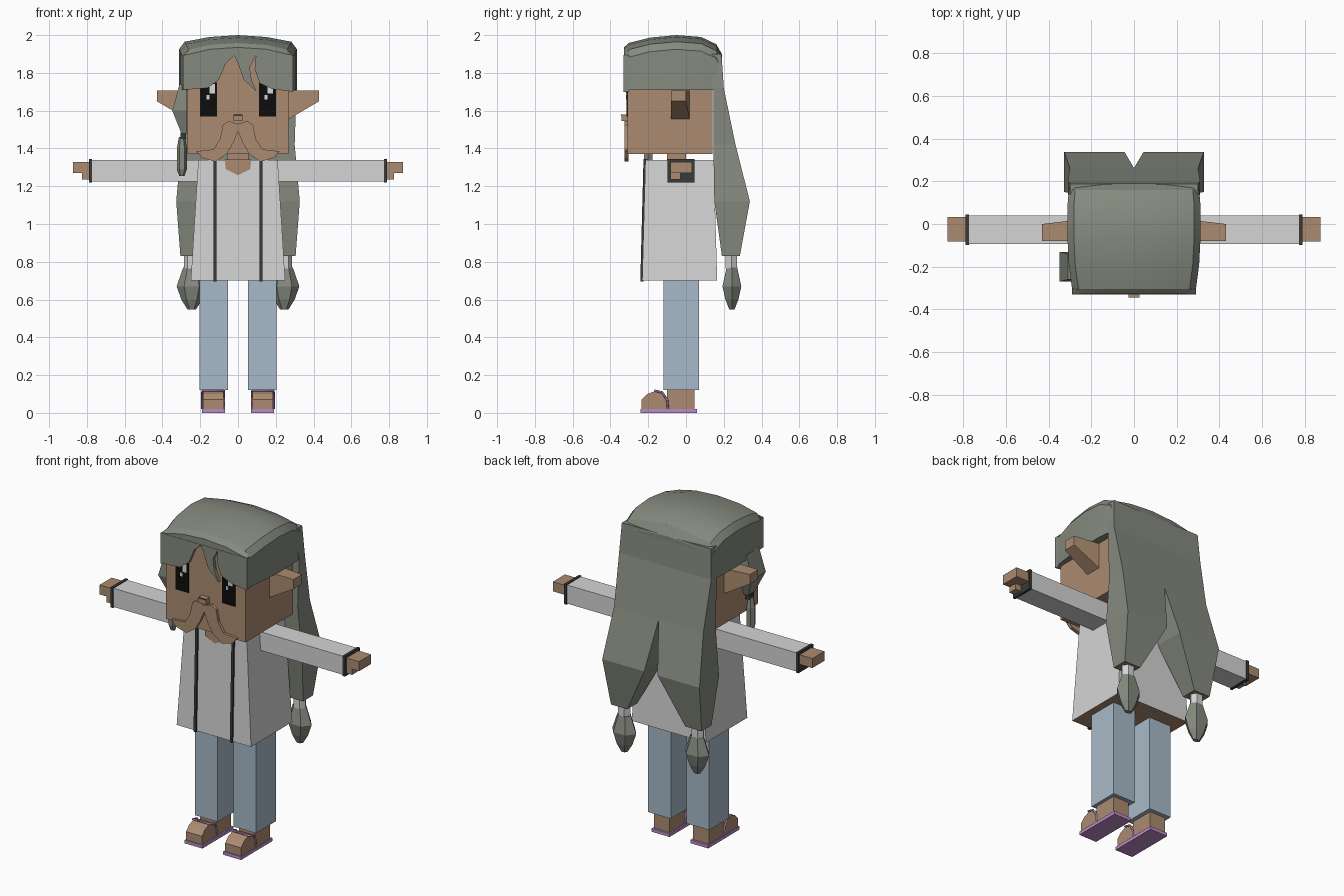
import bpy, bmesh, math
from mathutils import Vector

cube = bpy.data.objects.get("Cube")
if cube:
    bpy.data.objects.remove(cube, do_unlink=True)


def material(name, r, g, b):
    m = bpy.data.materials.new(name)
    m.use_nodes = True
    m.diffuse_color = (r, g, b, 1)
    bsdf = next(n for n in m.node_tree.nodes if n.type == 'BSDF_PRINCIPLED')
    bsdf.inputs["Base Color"].default_value = (r, g, b, 1)
    bsdf.inputs["Roughness"].default_value = 0.9
    return m


skin = material("skin", .41, .26, .16)
hair = material("grey_hair", .235, .255, .21)
cloth = material("white_cloth", .66, .66, .66)
trim = material("dark_trim", .04, .043, .043)
denim = material("pale_denim", .39, .49, .58)
purple = material("purple_sandal", .50, .26, .58)
black = material("eye_black", .004, .004, .004)
shine = material("eye_shine", .7, .7, .7)


def loft(name, rings, *mats):
    """Join rings of points into a closed solid."""
    bm = bmesh.new()
    loops = [[bm.verts.new(p) for p in ring] for ring in rings]
    n = len(loops[0])
    for a, b in zip(loops, loops[1:]):
        for i in range(n):
            j = (i + 1) % n
            bm.faces.new((a[i], a[j], b[j], b[i]))
    bm.faces.new(loops[0])
    bm.faces.new(loops[-1])
    bmesh.ops.recalc_face_normals(bm, faces=bm.faces)
    mesh = bpy.data.meshes.new(name)
    bm.to_mesh(mesh)
    bm.free()
    for m in mats:
        mesh.materials.append(m)
    ob = bpy.data.objects.new(name, mesh)
    bpy.context.collection.objects.link(ob)
    return ob


def rect(x0, x1, y0, y1, z):
    return [(x0, y0, z), (x1, y0, z), (x1, y1, z), (x0, y1, z)]


def box(name, x0, x1, y0, y1, z0, z1, mat):
    return loft(name, [rect(x0, x1, y0, y1, z0), rect(x0, x1, y0, y1, z1)], mat)


def plate(name, outline, y0, y1, mat):
    """Extrude a front outline along y."""
    return loft(name, [[(x, y, z) for x, z in outline] for y in (y0, y1)], mat)


def ring(x, y, z, rx, ry, n=6):
    return [(x + rx * math.cos(i * math.tau / n), y + ry * math.sin(i * math.tau / n), z)
            for i in range(n)]


# Head, neck and nose
box("head", -.268, .268, -.31, .14, 1.37, 1.9, skin)
box("neck", -.055, .055, -.10, .0, 1.3, 1.38, skin)
box("nose", -.025, .025, -.342, -.305, 1.545, 1.58, skin)
box("nose_shadow", -.025, .025, -.344, -.341, 1.572, 1.58, trim)

# Moustache: half outline mirrored about the centre
half = [(0, 1.53), (.05, 1.545), (.08, 1.525), (.095, 1.45), (.13, 1.395),
        (.22, 1.385), (.19, 1.35), (.12, 1.33), (.06, 1.37), (.025, 1.43), (0, 1.49)]
for s, side in ((1, "left"), (-1, "right")):
    plate(side + "_moustache", [(s * x, z) for x, z in half], -.326, -.305, skin)

# Hair cap: cross-sections from front to back (y, half width, bottom, peak)
caps = [(-.328, .285, 1.89, 1.935), (-.305, .29, 1.89, 1.957), (-.304, .29, 1.71, 1.958),
        (-.19, .305, 1.71, 1.987), (-.05, .312, 1.71, 2.0), (.08, .312, 1.71, 1.99),
        (.16, .305, 1.71, 1.952), (.19, .3, 1.71, 1.9)]
rings = []
for y, w, low, top in caps:
    arc = [(w, low), (w, max(low + .005, top - .075)), (w - .03, top - .035),
           (.15, top - .01), (0, top)]
    arc += [(-x, z) for x, z in reversed(arc[:-1])]
    rings.append([(x, y, z) for x, z in arc])
cap = loft("hair_cap", rings, hair)
bpy.context.view_layer.objects.active = cap
cap.select_set(True)
bpy.ops.object.shade_smooth_by_angle(angle=math.radians(25))
cap.select_set(False)

# Fringe with two gaps and a loose strand
fringe = [(-.29, 1.895), (-.29, 1.71), (-.16, 1.72), (-.10, 1.765), (-.065, 1.85),
          (-.02, 1.892), (.0, 1.85), (.03, 1.765), (.1, 1.70), (.072, 1.76),
          (.062, 1.83), (.095, 1.892), (.088, 1.82), (.115, 1.745), (.18, 1.715),
          (.29, 1.70), (.29, 1.895)]
plate("hair_fringe", fringe, -.33, -.303, hair)

# Long back hair parting into two tied tails
tail = [(0, .3, .10, .188, 1.9), (0, .31, .145, .2, 1.72), (0, .3, .145, .262, 1.42),
        (.045, .327, .15, .338, 1.12), (.195, .305, .19, .285, .83)]
for s, side in ((1, "left"), (-1, "right")):
    loft(side + "_hair_tail", [rect(s * a, s * b, c, d, z) for a, b, c, d, z in tail], hair)
    loft(side + "_tail_tie", [ring(s * .247, .24, z, .04, .035) for z in (.765, .835)], cloth)
    loft(side + "_tail_end", [ring(s * .245, .243, z, r, r * .72) for z, r in
                              ((.77, .045), (.67, .08), (.6, .055), (.547, .022))], hair)

# Small lock hanging beside the face on the right
loft("side_lock", [rect(a, -.27, -.2 - d, -.2 + d, z) for a, d, z in
                   ((-.31, .06, 1.74), (-.348, .07, 1.6), (-.30, .03, 1.48))], hair)
box("side_lock_tie", -.305, -.275, -.22, -.18, 1.45, 1.485, trim)
loft("side_lock_end", [ring(-.297, -.2, z, r, r) for z, r in
                       ((1.46, .016), (1.4, .027), (1.29, .027), (1.255, .014))], hair)

# Eyes with two highlights each
for s, side, hx in ((1, "left", .17), (-1, "right", -.137)):
    box(side + "_eye", s * .112, s * .2, -.315, -.309, 1.57, 1.75, black)
    box(side + "_eye_highlight", hx - .014, hx + .014, -.317, -.313, 1.69, 1.742, shine)
    box(side + "_eye_glint", hx - .03, hx - .015, -.317, -.313, 1.66, 1.682, shine)

# Robe: flared body, underside coloured by face direction
robe = loft("robe", [rect(-.25, .25, -.232, .165, .70), rect(-.21, .21, -.215, .147, 1.34)],
            cloth, skin)
for f in robe.data.polygons:
    if f.normal.z < -.9:
        f.material_index = 1
for s, side in ((1, "left"), (-1, "right")):
    x = s * .122
    loft(side + "_robe_trim", [rect(x - .008, x + .008, -.242, -.225, .695),
                               rect(x - .008, x + .008, -.225, -.205, 1.345)], trim)
plate("open_neckline", [(-.07, 1.342), (-.065, 1.29), (0, 1.258), (.065, 1.29), (.07, 1.342)],
      -.223, -.214, skin)

for s, side in ((1, "left"), (-1, "right")):
    # Ear tapering outwards
    loft(side + "_ear", [[(s * x, y, z) for y, z in ((-.08, lo), (b, lo), (b, 1.708), (-.08, 1.708))]
                         for x, b, lo in ((.26, .02, 1.55), (.43, .0, 1.65))], skin)
    # Arm, cuff and hand
    box(side + "_sleeve", s * .19, s * .78, -.093, .04, 1.225, 1.338, cloth)
    box(side + "_cuff", s * .772, s * .788, -.098, .045, 1.22, 1.343, trim)
    box(side + "_hand", s * .78, s * .873, -.083, .033, 1.27, 1.328, skin)
    box(side + "_thumb", s * .78, s * .826, -.083, -.03, 1.235, 1.272, skin)
    # Trouser leg
    box(side + "_trouser_leg", s * .053, s * .205, -.12, .07, .12, .71, denim)
    # Foot: side profile extruded across its width
    foot = [(-.235, .015), (-.235, .07), (-.205, .1), (-.165, .115), (-.12, .105), (-.1, .08),
            (-.1, .13), (.045, .13), (.045, .015)]
    loft(side + "_foot", [[(s * x, y, z) for y, z in foot] for x in (.078, .185)], skin)
    # Sandal sole and strap loop
    box(side + "_sandal_sole", s * .07, s * .19, -.242, .058, 0, .02, purple)
    path = [(-.095, .02), (-.1, .07), (-.125, .108), (-.165, .118)]
    pts = [(.074, y, z) for y, z in path] + [(.189, y, z) for y, z in reversed(path)]
    curve = bpy.data.curves.new(side + "_sandal_strap", 'CURVE')
    curve.dimensions = '3D'
    curve.bevel_depth = .006
    curve.bevel_resolution = 0
    line = curve.splines.new('POLY')
    line.points.add(len(pts) - 1)
    for p, (x, y, z) in zip(line.points, pts):
        p.co = (s * x, y, z, 1)
    curve.materials.append(purple)
    strap = bpy.data.objects.new(side + "_sandal_strap", curve)
    bpy.context.collection.objects.link(strap)
